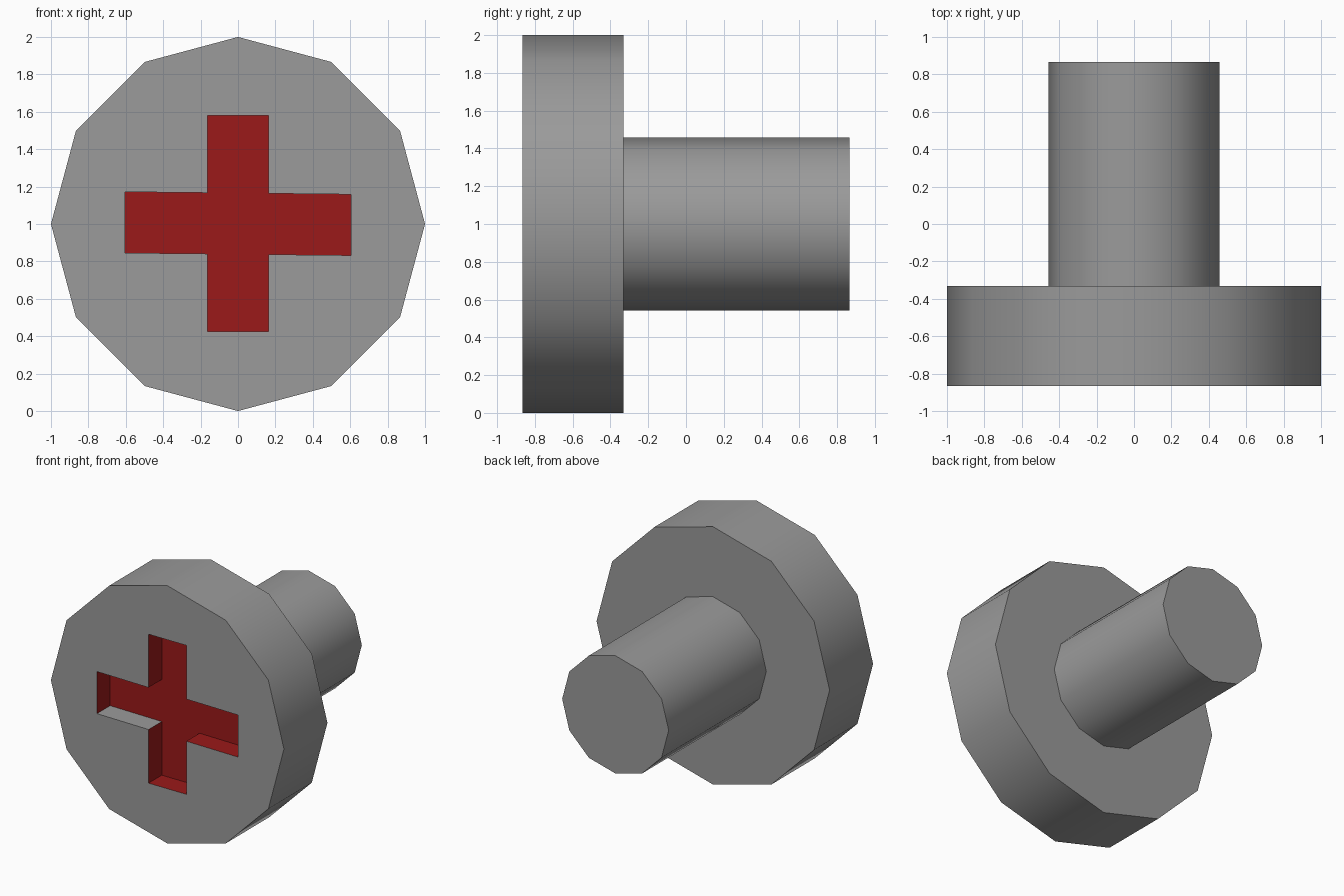
import bpy, bmesh
from math import sin, cos, radians

if "Cube" in bpy.data.objects:
    bpy.data.objects.remove(bpy.data.objects["Cube"])

SIDES = 12
bm = bmesh.new()


def loop(points, y):
    return [bm.verts.new((x, y, z)) for x, z in points]


def circle(r, y):
    return loop([(r * cos(radians(30 * i)), 1 + r * sin(radians(30 * i)))
                 for i in range(SIDES)], y)


def skin(a, b):
    return [bm.faces.new((a[i], a[(i + 1) % SIDES], b[(i + 1) % SIDES], b[i]))
            for i in range(SIDES)]


def material(name, rgb):
    mat = bpy.data.materials.new(name)
    mat.diffuse_color = (*rgb, 1)
    mat.use_nodes = True
    mat.node_tree.nodes["Principled BSDF"].inputs["Base Color"].default_value = mat.diffuse_color
    return mat


# cross outline: horizontal arms tilt very slightly
W, ARM = 0.162, 0.605
HI, LO = 1.58, 0.425
top = lambda x: 1.165 - 0.011 * x
low = lambda x: 0.839 - 0.011 * x
CROSS = [(ARM, top(ARM)), (W, top(W)), (W, HI), (-W, HI), (-W, top(-W)), (-ARM, top(-ARM)),
         (-ARM, low(-ARM)), (-W, low(-W)), (-W, LO), (W, LO), (W, low(W)), (ARM, low(ARM))]

# shank, then head, then the recess, as one continuous chain of 12-point loops
shank_end = circle(0.457, 0.865)
shank_root = circle(0.457, -0.332)
head_back = circle(1.0, -0.332)
head_front = circle(1.0, -0.865)
rim = loop(CROSS, -0.865)
floor = loop(CROSS, -0.703)

bm.faces.new(shank_end)
skin(shank_end, shank_root)
skin(shank_root, head_back)
skin(head_back, head_front)
skin(head_front, rim)
walls = skin(rim, floor)
recess = walls + [bm.faces.new(floor)]

# red recess, with one lower wall left grey
for f in recess:
    f.material_index = 1
walls[6].material_index = 0
bmesh.ops.recalc_face_normals(bm, faces=bm.faces[:])

mesh = bpy.data.meshes.new("screw")
bm.to_mesh(mesh)
bm.free()
mesh.materials.append(material("dark_grey", (0.325, 0.325, 0.325)))
mesh.materials.append(material("recess_red", (0.325, 0.01, 0.01)))
screw = bpy.data.objects.new("screw", mesh)
bpy.context.collection.objects.link(screw)

# round sides smooth, right angles sharp
bpy.context.view_layer.objects.active = screw
screw.select_set(True)
bpy.ops.object.shade_smooth_by_angle(angle=radians(40))
